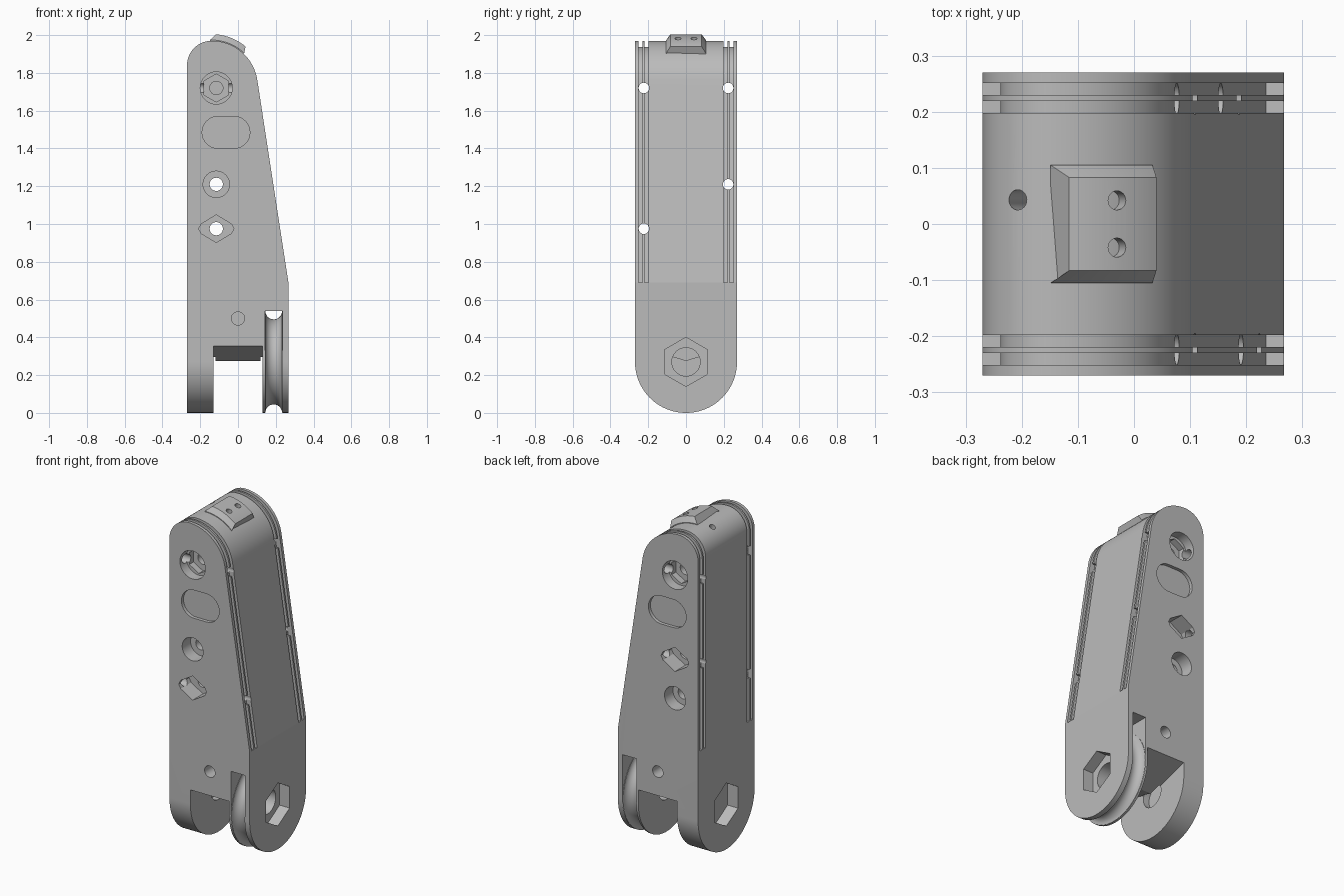
import bpy, bmesh
from math import sin, cos, pi, radians
from mathutils import Vector, Matrix

if "Cube" in bpy.data.objects:
    bpy.data.objects.remove(bpy.data.objects["Cube"])

grey = bpy.data.materials.new("plain_grey")
grey.use_nodes = True
COLOR = (0.5, 0.5, 0.5, 1)
grey.diffuse_color = COLOR
grey.node_tree.nodes["Principled BSDF"].inputs["Base Color"].default_value = COLOR


def finish(name, bm):
    bmesh.ops.recalc_face_normals(bm, faces=bm.faces)
    mesh = bpy.data.meshes.new(name)
    bm.to_mesh(mesh)
    bm.free()
    mesh.materials.append(grey)
    ob = bpy.data.objects.new(name, mesh)
    bpy.context.collection.objects.link(ob)
    return ob


def prism(name, pts, axis, lo, hi):
    """Extrude a 2D outline along x (outline in y,z) or y (outline in x,z)."""
    place = (lambda a, b: (lo, a, b)) if axis == "x" else (lambda a, b: (a, lo, b))
    bm = bmesh.new()
    face = bm.faces.new([bm.verts.new(place(a, b)) for a, b in pts])
    new = bmesh.ops.extrude_face_region(bm, geom=[face])["geom"]
    step = Vector((hi - lo, 0, 0)) if axis == "x" else Vector((0, hi - lo, 0))
    bmesh.ops.translate(bm, vec=step, verts=[v for v in new if isinstance(v, bmesh.types.BMVert)])
    return finish(name, bm)


def arc(cx, cz, r, a0, a1, n):
    return [(cx + r * cos(radians(a0 + (a1 - a0) * i / n)),
             cz + r * sin(radians(a0 + (a1 - a0) * i / n))) for i in range(n + 1)]


def ring(cx, cz, r, n=32, start=90):
    return arc(cx, cz, r, start, start + 360, n)[:-1]


def boolean(ob, tool, op="DIFFERENCE"):
    mod = ob.modifiers.new("cut", "BOOLEAN")
    mod.operation, mod.object, mod.solver = op, tool, "EXACT"
    bpy.context.view_layer.objects.active = ob
    bpy.ops.object.modifier_apply(modifier=mod.name)
    bpy.data.objects.remove(tool)


def cut(pts, axis, lo, hi):
    boolean(body, prism("cutter", pts, axis, lo, hi))


def drill(point, normal, r, depth, target):
    bm = bmesh.new()
    bmesh.ops.create_cone(bm, cap_ends=True, segments=24, radius1=r, radius2=r, depth=2 * depth)
    turn = Vector(normal).to_track_quat("Z", "Y").to_matrix().to_4x4()
    bm.transform(Matrix.Translation(point) @ turn)
    boolean(target, finish("drill", bm))


# Body: tapered side outline crossed with a round-bottomed front outline
W, PIVOT, SHOULDER = 0.27, 0.27, 0.69
CX, CZ, R = -0.14, 1.725, 0.245
crown = [(0.267, SHOULDER)] + arc(CX, CZ, R, 8.7, 90, 28) \
    + arc(CX, 1.84, 0.13, 90, 180, 20)[1:] + [(-W, SHOULDER)]
body = prism("link_body", crown + [(-W, -0.1), (0.267, -0.1)], "y", -W, W)
boolean(body, prism("stadium", arc(0, PIVOT, W, 180, 360, 64) + [(W, 2.2), (-W, 2.2)],
                    "x", -0.5, 0.5), "INTERSECT")

# Twin cable grooves along both edges, following the crown
rim = [Vector(p) for p in crown]


def offset(d):
    out = []
    for i, p in enumerate(rim):
        t = (rim[min(i + 1, len(rim) - 1)] - rim[max(i - 1, 0)]).normalized()
        out.append(p + Vector((t.y, -t.x)) * d)
    return out


strip = offset(0.03) + offset(-0.032)[::-1]
for side in (-1, 1):
    for near in (0.198, 0.23):
        lo, hi = sorted((side * near, side * (near + 0.021)))
        cut(strip, "y", lo, hi)

# Clevis opening with a shallow ridged ceiling
cut([(-0.3, -0.1), (0.3, -0.1), (0.3, 0.364), (0, 0.275), (-0.3, 0.364)], "x", -0.13, 0.13)

# Pulley groove round the +x prong: a slot with a concave-rimmed wheel left inside
slot = prism("slot", [(-0.4, -0.1), (0.4, -0.1), (0.4, 0.54), (-0.4, 0.54)], "x", 0.143, 0.235)
bm = bmesh.new()
rim_r = W - 0.001
profile = [(0.12, 0), (0.12, rim_r)] + arc(0.189, rim_r, 0.044, 180, 360, 14) + [(0.26, rim_r), (0.26, 0)]
vs = [bm.verts.new((x, 0, PIVOT + r)) for x, r in profile]
es = [bm.edges.new(pair) for pair in zip(vs, vs[1:])]
bmesh.ops.spin(bm, geom=vs + es, cent=(0, 0, PIVOT), axis=(1, 0, 0), angle=2 * pi, steps=64)
bmesh.ops.remove_doubles(bm, verts=bm.verts, dist=0.0005)
boolean(slot, finish("wheel", bm))
boolean(body, slot)

# Hex recesses and pin holes in the prongs
hexagon, pin = ring(0, PIVOT, 0.13, 6), ring(0, PIVOT, 0.075)
cut(hexagon, "x", 0.2, 0.4)
cut(hexagon, "x", -0.4, -0.2)
cut(pin, "x", 0.12, 0.4)
cut(pin, "x", -0.4, -0.22)
cut(pin, "x", -0.17, -0.12)

# Pockets on the front and back
PX = -0.115
for side in (-1, 1):
    def pocket(pts, depth):
        lo, hi = sorted((side * (W - depth), side * 0.4))
        cut(pts, "y", lo, hi)

    round_z, diamond_z = (1.21, 0.975) if side < 0 else (0.975, 1.21)
    pocket(ring(PX, 1.72, 0.085), 0.06)
    pocket(ring(PX, 1.72, 0.074, 6), 0.1)
    pocket(ring(PX, 1.72, 0.035), 0.15)
    pocket(arc(-0.022, 1.485, 0.085, -90, 90, 16) + arc(-0.105, 1.485, 0.085, 90, 270, 16), 0.02)
    pocket(ring(PX, round_z, 0.07), 0.08)
    pocket([(PX + x, diamond_z + z) for x, z in
            ((0.093, 0), (0.08, 0.025), (0, 0.073), (-0.08, 0.025),
             (-0.093, 0), (-0.08, -0.025), (0, -0.073), (0.08, -0.025))], 0.1)
    pocket(ring(0, 0.5, 0.035), 0.1)
    # Cross tunnels joining the pockets to the grooves
    for z in (1.72, diamond_z):
        cut(ring(side * 0.223, z, 0.028, 20), "x", -0.5, 0.5)
for z in (1.21, 0.975):
    cut(ring(PX, z, 0.035), "y", -0.4, 0.4)

# Small holes in the sloped face and the crown
drill((0.125, -0.05, 1.61), (1, 0, 0.15), 0.02, 0.1, body)
drill((-0.207, 0.043, 1.95), (-0.3, 0, 1), 0.018, 0.12, body)

# Curved tapered pad on the crown
bm = bmesh.new()
rows = []
for i in range(17):
    t = i / 16
    row = []
    for r, y, a0, a1 in ((0.225, 0.105, 46, 92), (R + 0.004, 0.105, 46, 92), (0.28, 0.083, 50, 85)):
        a = radians(a0 + (a1 - a0) * t)
        row.append((CX + r * cos(a), y, CZ + r * sin(a)))
    row += [(x, -y, z) for x, y, z in reversed(row)]
    rows.append([bm.verts.new(p) for p in row])
for a, b in zip(rows, rows[1:]):
    for k in range(6):
        j = (k + 1) % 6
        bm.faces.new((a[k], a[j], b[j], b[k]))
bm.faces.new(rows[0])
bm.faces.new(rows[-1])
pad = finish("crown_pad", bm)
for y in (-0.042, 0.042):
    drill((-0.031, y, 1.98), (0.35, 0, 1), 0.017, 0.05, pad)

# Smooth the curved surfaces, keep the edges crisp
for ob in (body, pad):
    bpy.ops.object.select_all(action="DESELECT")
    ob.select_set(True)
    bpy.context.view_layer.objects.active = ob
    bpy.ops.object.shade_smooth_by_angle(angle=radians(25))
